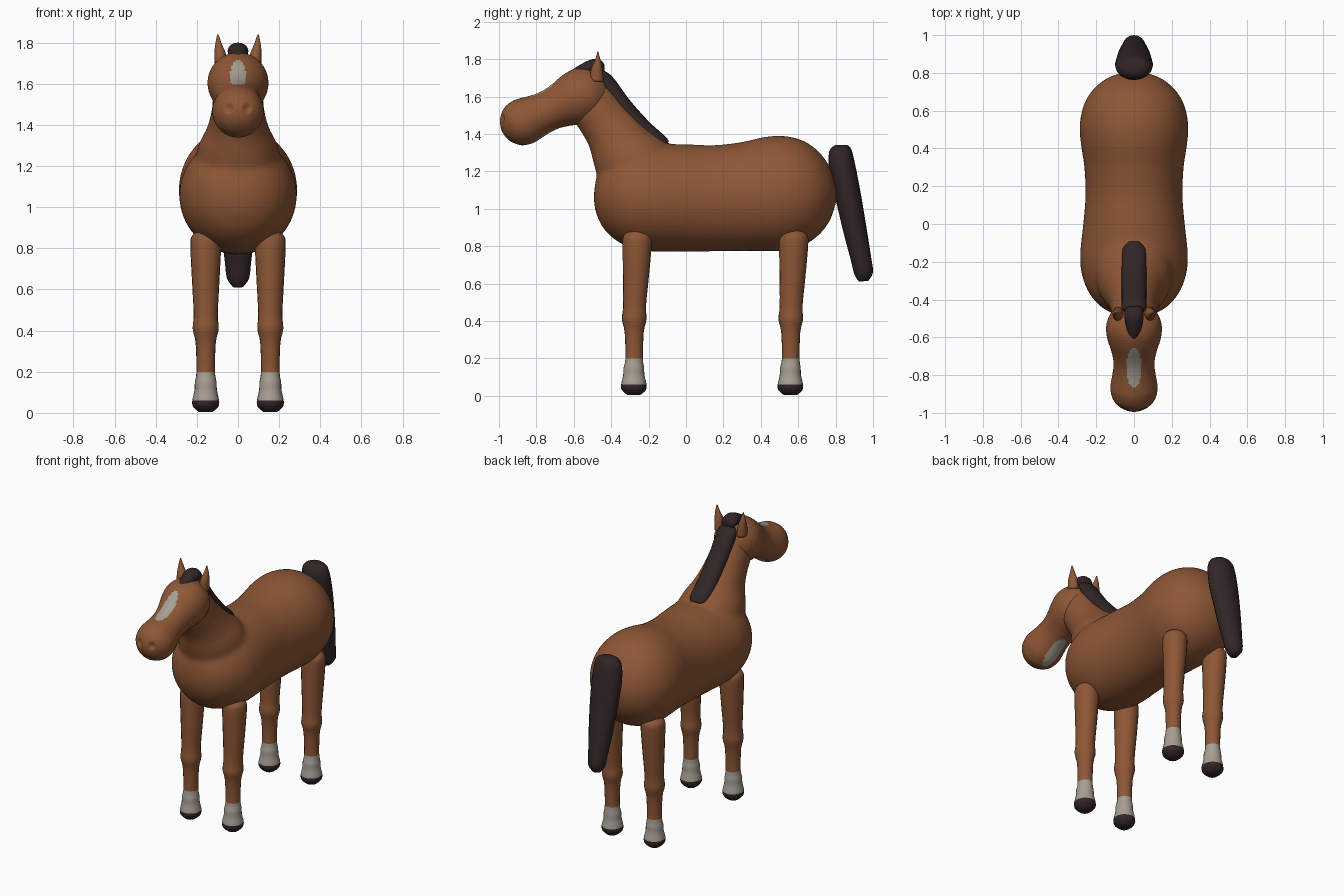
import bpy, bmesh, math
from mathutils import Vector


def material(name, rgb):
    m = bpy.data.materials.new(name)
    m.diffuse_color = (*rgb, 1)
    return m


BROWN = material("chestnut coat", (0.27, 0.095, 0.036))
DARK = material("dark hair", (0.032, 0.019, 0.019))
PALE = material("pale marking", (0.38, 0.345, 0.295))


def spline(rings, k):
    """Smoothly interpolate the ring values, k steps between each pair."""
    out = []
    for i in range(len(rings) - 1):
        a, b, c, d = (rings[max(0, min(len(rings) - 1, i + j))] for j in (-1, 0, 1, 2))
        for s in range(k):
            t = s / k
            out.append([0.5 * (2 * q + (r - p) * t + (2 * p - 5 * q + 4 * r - u) * t * t
                               + (3 * q - p - 3 * r + u) * t ** 3)
                        for p, q, r, u in zip(a, b, c, d)])
    return out + [list(rings[-1])]


def add_loft(bm, rings, n=32, k=4):
    """Each ring: (y1, z1, y2, z2, half width, x) - two outline points seen from the side."""
    loops = []
    rings = [(*r, 0)[:6] for r in rings]
    for y1, z1, y2, z2, w, x in spline(rings, k):
        loop = []
        for i in range(n):
            a = 2 * math.pi * i / n
            c, s = math.cos(a) / 2, math.sin(a)
            loop.append(bm.verts.new((x + s * max(w, 0.002),
                                      (y1 + y2) / 2 + (y1 - y2) * c,
                                      (z1 + z2) / 2 + (z1 - z2) * c)))
        loops.append(loop)
    for p, q in zip(loops, loops[1:]):
        for i in range(n):
            j = (i + 1) % n
            bm.faces.new((p[i], p[j], q[j], q[i]))
    bm.faces.new(loops[0])
    bm.faces.new(loops[-1])


def finish(bm, name, mats, rule=None):
    bmesh.ops.recalc_face_normals(bm, faces=bm.faces[:])
    for f in bm.faces:
        f.smooth = True
        if rule:
            f.material_index = rule(f.calc_center_median())
    me = bpy.data.meshes.new(name)
    bm.to_mesh(me)
    bm.free()
    for m in mats:
        me.materials.append(m)
    ob = bpy.data.objects.new(name, me)
    bpy.context.collection.objects.link(ob)
    return ob


def loft(name, rings, mats, n=32, k=4, rule=None):
    bm = bmesh.new()
    add_loft(bm, rings, n, k)
    return finish(bm, name, mats, rule)


# Body: barrel (y, top, bottom, half width) and neck, fused together
barrel = [(-.492, 1.09, 1.03, .03), (-.475, 1.18, .96, .11), (-.43, 1.25, .88, .185),
          (-.35, 1.31, .815, .247), (-.25, 1.34, .78, .28), (-.15, 1.345, .77, .285),
          (0, 1.345, .77, .269), (.15, 1.34, .772, .257), (.3, 1.357, .774, .263),
          (.42, 1.384, .773, .281), (.52, 1.39, .775, .288), (.62, 1.367, .80, .27),
          (.7, 1.315, .85, .227), (.76, 1.24, .92, .162), (.79, 1.17, .99, .1),
          (.808, 1.1, 1.06, .03)]
neck = [(-.42, 1.0, .05, 1.15, .22), (-.488, 1.22, -.08, 1.33, .2),
        (-.517, 1.33, -.2, 1.43, .152), (-.56, 1.41, -.31, 1.54, .127),
        (-.6, 1.48, -.39, 1.64, .12), (-.58, 1.58, -.43, 1.68, .09)]
bm = bmesh.new()
add_loft(bm, [(y, t, y, b, w) for y, t, b, w in barrel], 48)
add_loft(bm, neck, 48)
body = finish(bm, "body", [BROWN])
rm = body.modifiers.new("fuse", 'REMESH')
rm.mode = 'VOXEL'
rm.voxel_size = 0.016
rm.use_smooth_shade = True
sm = body.modifiers.new("soften", 'SMOOTH')
sm.factor = 0.5
sm.iterations = 8

# Head: (distance along the axis, radius) from skull to muzzle, with nostril dents
profile = [(-.148, .004), (-.14, .048), (-.12, .087), (-.09, .117), (-.05, .139), (0, .148),
           (.06, .14), (.12, .122), (.17, .111), (.22, .109), (.27, .115), (.31, .122),
           (.345, .125), (.39, .117), (.42, .1), (.45, .068), (.465, .032), (.47, .004)]
axis = Vector((-.913, -.406))
head_rings = []
for t, r in profile:
    cy, cz = -.555 + axis.x * t, 1.605 + axis.y * t
    head_rings.append((cy + axis.y * r, cz - axis.x * r, cy - axis.y * r, cz + axis.x * r, r))
bm = bmesh.new()
add_loft(bm, head_rings, 72, 5)
for side in (-1, 1):
    tip = Vector((side * .045, -.988, 1.48))
    for v in bm.verts:
        d = (v.co - tip).length / .026
        if d < 1:
            v.co.y += .014 * (1 - d * d)
finish(bm, "head", [BROWN, PALE],
       lambda c: int((c.x / .041) ** 2 + ((c.y + .76) / .105) ** 2 < 1))

# Ears
for side, label in ((-1, "right"), (1, "left")):
    loft(label + "_ear", [(-.515, 1.68, -.44, 1.68, .03, side * .083),
                          (-.508, 1.745, -.447, 1.75, .027, side * .087),
                          (-.488, 1.79, -.456, 1.79, .017, side * .094),
                          (-.473, 1.84, -.469, 1.84, .003, side * .098)], [BROWN], 16)

# Mane and forelock
loft("mane", [(-.092, 1.365, -.1, 1.335, .03), (-.12, 1.395, -.145, 1.33, .06),
              (-.2, 1.468, -.25, 1.395, .065), (-.3, 1.58, -.355, 1.505, .065),
              (-.38, 1.69, -.445, 1.62, .066), (-.42, 1.728, -.475, 1.68, .062),
              (-.45, 1.74, -.475, 1.715, .04)], [DARK], 20)
loft("forelock", [(-.435, 1.765, -.435, 1.735, .02), (-.45, 1.79, -.445, 1.71, .046),
                  (-.5, 1.8, -.49, 1.72, .05), (-.57, 1.768, -.555, 1.70, .038),
                  (-.63, 1.728, -.615, 1.68, .022), (-.675, 1.692, -.665, 1.67, .004)],
     [DARK], 16)

# Tail
loft("tail", [(.86, 1.342, .80, 1.342, .04), (.885, 1.315, .765, 1.305, .085),
              (.91, 1.21, .768, 1.19, .1), (.94, 1.05, .805, 1.03, .094),
              (.968, .88, .845, .86, .08), (.99, .74, .88, .73, .064),
              (1.0, .66, .9, .65, .054), (.975, .615, .925, .61, .025)], [DARK], 16, 3)

# Legs: (y offset, z, radius); sock and hoof coloured by height
leg = [(.018, .882, .045), (.018, .86, .07), (.018, .82, .078), (.012, .65, .07),
       (.004, .48, .061), (.002, .41, .066), (.002, .34, .051), (.002, .2, .047),
       (0, .15, .055), (0, .11, .057), (0, .06, .068), (0, .03, .064), (0, .004, .035)]
for place, y0 in (("front", -.279), ("hind", .558)):
    for side, label in ((-1, "right"), (1, "left")):
        loft(f"{place}_{label}_leg",
             [(y0 + dy - r, z, y0 + dy + r, z, r * .96, side * .157) for dy, z, r in leg],
             [BROWN, PALE, DARK], 20, 3,
             lambda c: 2 if c.z < .058 else 1 if c.z < .2 else 0)
